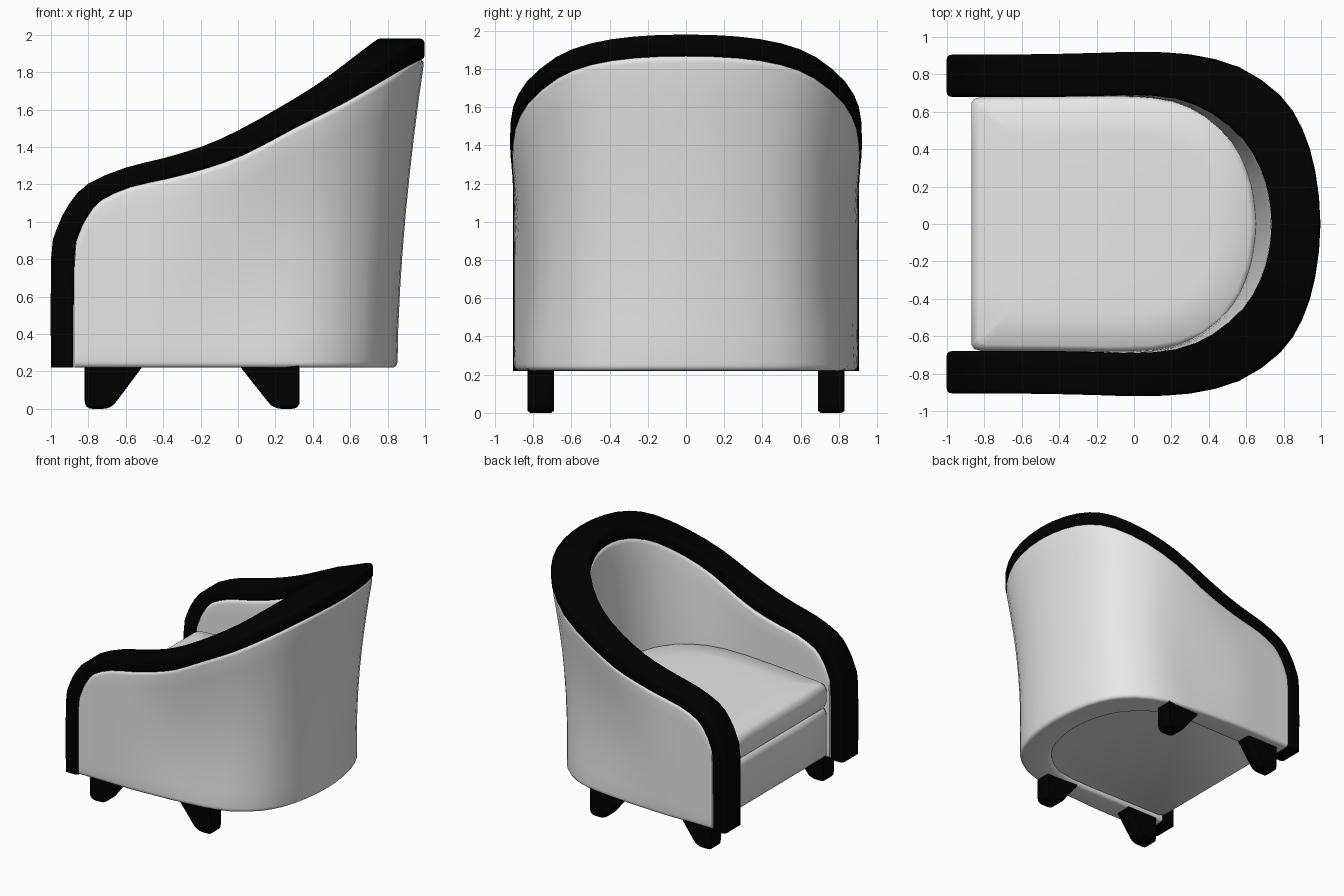
import bpy, bmesh, math
from mathutils import Vector

if "Cube" in bpy.data.objects:
    bpy.data.objects.remove(bpy.data.objects["Cube"])


def material(name, rgb):
    m = bpy.data.materials.new(name)
    m.diffuse_color = (*rgb, 1)
    m.use_nodes = True
    m.node_tree.nodes["Principled BSDF"].inputs["Base Color"].default_value = m.diffuse_color
    return m


FABRIC = material("light grey fabric", (0.8, 0.8, 0.8))
BLACK = material("black trim", (0.0, 0.0, 0.0))


def loft(name, rings, mat, angle=40):
    """Skin a list of equal-length closed rings and cap both ends."""
    bm = bmesh.new()
    vs = [[bm.verts.new(p) for p in r] for r in rings]
    n = len(rings[0])
    for a, b in zip(vs, vs[1:]):
        for i in range(n):
            j = (i + 1) % n
            bm.faces.new((a[i], a[j], b[j], b[i]))
    bm.faces.new(vs[0])
    bm.faces.new(vs[-1])
    bmesh.ops.recalc_face_normals(bm, faces=bm.faces)
    me = bpy.data.meshes.new(name)
    bm.to_mesh(me)
    bm.free()
    me.materials.append(mat)
    ob = bpy.data.objects.new(name, me)
    bpy.context.collection.objects.link(ob)
    bpy.ops.object.select_all(action='DESELECT')
    ob.select_set(True)
    bpy.context.view_layer.objects.active = ob
    bpy.ops.object.shade_smooth_by_angle(angle=math.radians(angle))
    return ob


def round_corners(pts, r, corners, seg=4):
    """Replace the chosen corners of a closed polygon with small curves."""
    pts = [Vector(p) for p in pts]
    out = []
    for i, p in enumerate(pts):
        if i not in corners:
            out.append(p)
            continue
        ends = []
        for q in (pts[i - 1], pts[(i + 1) % len(pts)]):
            d = q - p
            ends.append(p + d.normalized() * min(r, d.length * 0.45))
        for k in range(seg + 1):
            t = k / seg
            out.append(ends[0] * (1 - t) ** 2 + p * 2 * t * (1 - t) + ends[1] * t * t)
    return out


def smooth_path(st, sub=2):
    """Catmull-Rom resampling of tuples."""
    out = []
    for i in range(len(st) - 1):
        p0, p1, p2, p3 = st[max(i - 1, 0)], st[i], st[i + 1], st[min(i + 2, len(st) - 1)]
        for k in range(sub):
            t = k / sub
            out.append(tuple(0.5 * (2 * b + (c - a) * t + (2 * a - 5 * b + 4 * c - d) * t * t
                                    + (3 * b - a - 3 * c + d) * t ** 3)
                             for a, b, c, d in zip(p0, p1, p2, p3)))
    return out + [st[-1]]


# Stations of the arm line: inner x,y, outer x,y, top z, offset x,z to the underside
HALF = [
    (-1, .68, -1, .905, .22, .12, 0),
    (-1, .68, -1, .905, .80, .125, -.005),
    (-.97, .68, -.97, .905, .96, .118, -.03),
    (-.90, .68, -.90, .905, 1.10, .10, -.065),
    (-.80, .68, -.80, .905, 1.205, .07, -.09),
    (-.60, .68, -.60, .907, 1.29, .025, -.105),
    (-.40, .68, -.40, .91, 1.34, .025, -.11),
    (-.20, .685, -.20, .915, 1.40, .03, -.115),
    (-.01, .69, .02, .92, 1.485, .02, -.125),
    (.22, .67, .29, .907, 1.615, .01, -.12),
    (.42, .59, .56, .84, 1.74, 0, -.115),
    (.585, .45, .78, .69, 1.865, 0, -.115),
    (.675, .30, .90, .51, 1.935, 0, -.115),
    (.72, .15, .97, .28, 1.97, 0, -.115),
    (.735, 0, .997, 0, 1.98, 0, -.115),
]


def mirrored(st):
    return st + [(a, -b, c, -d, *rest) for a, b, c, d, *rest in reversed(st[:-1])]


# Black trim running up one arm, around the back and down the other
rings = []
for xi, yi, xo, yo, z, dx, dz in smooth_path(mirrored(HALF)):
    quad = [(xi, yi, z), (xo, yo, z), (xo + dx, yo, z + dz), (xi + dx, yi, z + dz)]
    rings.append(round_corners(quad, .028, range(4)))
loft("arm_and_back_trim", rings, BLACK)

# Upholstered shell: flares outward at the top of the back, slight waist at the sides
ROWS, FLOOR = 8, .22
rings = []
for xi, yi, xo, yo, z, dx, dz in smooth_path(mirrored(HALF))[2:-2]:
    top = z + dz + .005

    def column(x, y, waist):
        w = min(1, max(0, (x + .5) / .8))
        w = w * w * (3 - 2 * w) * waist
        col = []
        for k in range(ROWS + 1):
            t = k / ROWS
            f = .855 + .145 * t ** 1.7 if x > 0 else 1
            g = 1 - w * (.055 * (1 - t) + .06 * math.sin(math.pi * t))
            col.append((x * f, y * g, FLOOR + (top - FLOOR) * t))
        return col

    ring = column(xo + dx, yo * .992, 1) + column(xi + dx, yi * 1.002, .3)[::-1]
    rings.append(round_corners(ring, .035, (0, ROWS, ROWS + 1, 2 * ROWS + 1)))
loft("chair_shell", rings, FABRIC)

# D-shaped plan shared by the seat base and the cushion
PLAN = [(-.87, 0), (-.87, .4), (-.87, .645), (-.855, .668), (-.82, .678), (-.4, .683), (-.1, .688),
        (.1, .682), (.25, .655), (.38, .60), (.49, .515), (.58, .385), (.64, .21), (.665, 0)]
PLAN += [(x, -y) for x, y in reversed(PLAN[1:-1])]


def crown(x):
    return .045 * math.sin(math.pi / 2 * min(1, max(0, x + .87)))


def pad(name, levels, crowned=False):
    rings = []
    for s, z in levels:
        ring = []
        for x, y in PLAN:
            px = -.1 + (x + .1) * s
            ring.append((px, y * s, z + (crown(px) if crowned and z > .76 else 0)))
        rings.append(ring)
    return loft(name, rings, FABRIC, 50)


pad("seat_base", [(.98, .25), (1, .27), (1, .61), (.985, .65), (.94, .67)])
pad("seat_cushion", [(.94, .66), (.98, .67), (1, .71), (1, .81), (.985, .85), (.95, .87),
                     (.7, .876), (.4, .878), (.1, .878)], True)

# Wedge-shaped legs, rounded at the foot
FRONT = [(-.82, .24), (-.82, 0), (-.68, 0), (-.50, .24)]
REAR = [(.33, .24), (.33, 0), (.19, 0), (.00, .24)]
for part, prof in (("front_leg", FRONT), ("rear_leg", REAR)):
    for side, sgn in (("right", -1), ("left", 1)):
        rings = []
        for y, s in ((.69, .94), (.705, 1), (.815, 1), (.83, .94)):
            cx = sum(p[0] for p in prof) / 4
            pts = [(cx + (x - cx) * s, sgn * y, z if z > .1 else (1 - s) * .2) for x, z in prof]
            rings.append(round_corners(pts, .045, (1, 2)))
        loft(f"{part}_{side}", rings, BLACK)
